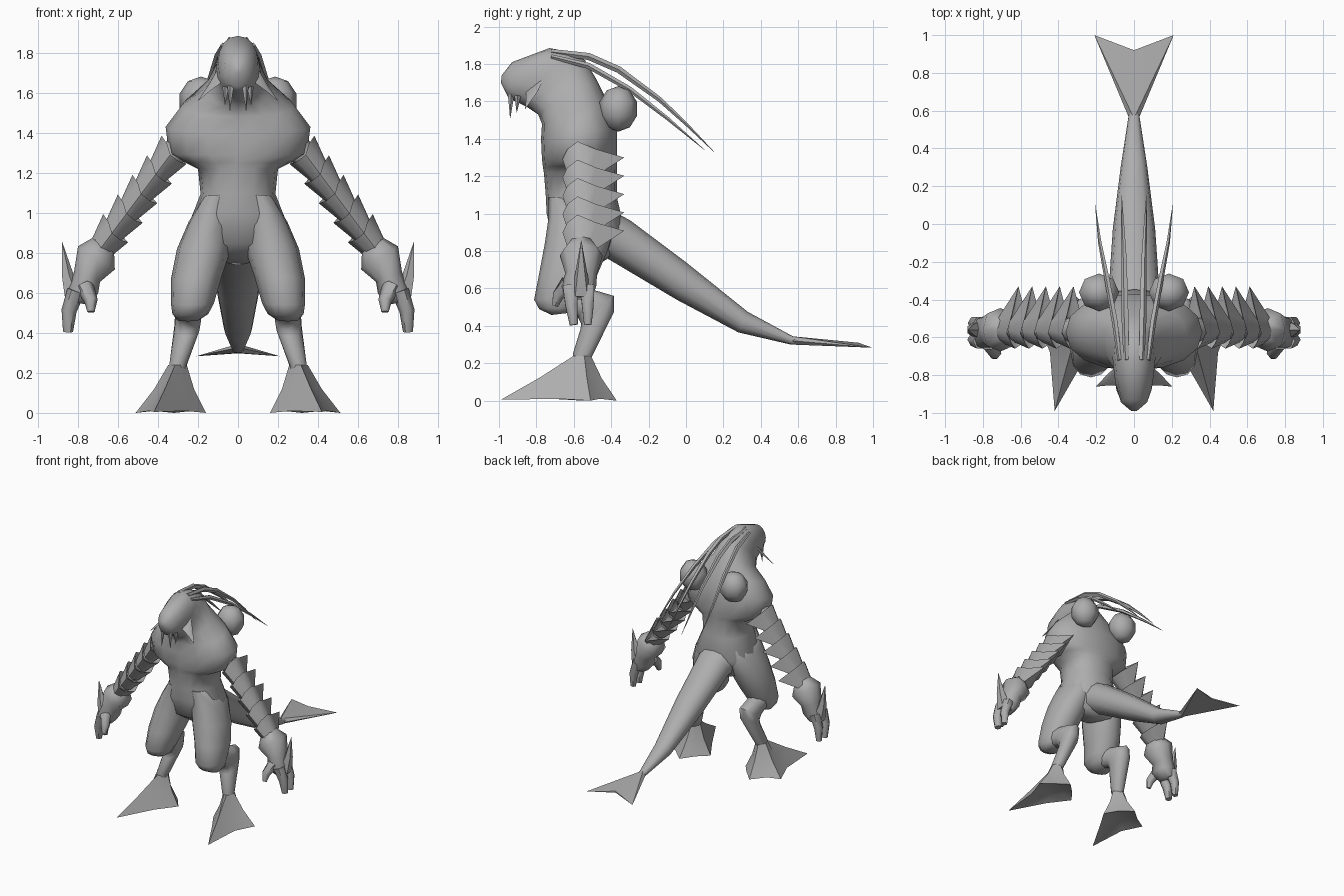
import bpy, bmesh, math
from mathutils import Vector as V

if "Cube" in bpy.data.objects:
    bpy.data.objects.remove(bpy.data.objects["Cube"])

skin = bpy.data.materials.new("grey_skin")
skin.diffuse_color = (0.42, 0.42, 0.42, 1)
skin.use_nodes = True
skin.node_tree.nodes["Principled BSDF"].inputs["Base Color"].default_value = skin.diffuse_color


def finish(name, bm, mirror=False, angle=60):
    """Turn a bmesh into a shaded object, mirrored across x when asked."""
    bmesh.ops.recalc_face_normals(bm, faces=bm.faces)
    me = bpy.data.meshes.new(name)
    bm.to_mesh(me)
    bm.free()
    me.materials.append(skin)
    ob = bpy.data.objects.new(name, me)
    bpy.context.collection.objects.link(ob)
    bpy.ops.object.select_all(action='DESELECT')
    ob.select_set(True)
    bpy.context.view_layer.objects.active = ob
    bpy.ops.object.shade_smooth_by_angle(angle=math.radians(angle))
    if mirror:
        ob.modifiers.new("mirror", 'MIRROR')
    return ob


def skin_rings(bm, rings, cap=True):
    """Bridge equal-length rings of points."""
    vs = [[bm.verts.new(p) for p in r] for r in rings]
    n = len(vs[0])
    for a, b in zip(vs, vs[1:]):
        for i in range(n):
            j = (i + 1) % n
            bm.faces.new((a[i], a[j], b[j], b[i]))
    if cap:
        bm.faces.new(vs[0])
        bm.faces.new(vs[-1])


def oval(c, a, b, n, p=2.0):
    """Superellipse ring spanned by half axes a and b."""
    f = lambda v: math.copysign(abs(v) ** (2 / p), v)
    angles = [2 * math.pi * i / n for i in range(n)]
    return [V(c) + V(a) * f(math.cos(t)) + V(b) * f(math.sin(t)) for t in angles]


def loft(name, rows, n=12, p=2.2, mirror=False):
    """Rows: x centre, y/z of one edge, y/z of the opposite edge, half width."""
    bm = bmesh.new()
    rings = []
    for x, y1, z1, y2, z2, w in rows:
        f, b = V((x, y1, z1)), V((x, y2, z2))
        rings.append(oval((f + b) / 2, (f - b) / 2, (w, 0, 0), n, p))
    skin_rings(bm, rings)
    return finish(name, bm, mirror)


def sweep(name, pts, n=6):
    """Tapered tube along points given as x, y, z, radius."""
    bm = bmesh.new()
    rings = []
    for i, q in enumerate(pts):
        t = V(pts[min(i + 1, len(pts) - 1)][:3]) - V(pts[max(i - 1, 0)][:3])
        t.normalize()
        side = t.cross(V((0, 1, 0)) if abs(t.y) < 0.7 else V((0, 0, 1))).normalized()
        rings.append(oval(q[:3], side * q[3], t.cross(side) * q[3], n))
    skin_rings(bm, rings)
    return finish(name, bm, True)


# Torso, neck and head in one skin
loft("torso_and_head", [
    (0, -.60, .77, -.45, .74, .05), (0, -.71, .85, -.40, .77, .20),
    (0, -.745, 1.0, -.33, .92, .24), (0, -.75, 1.1, -.37, 1.09, .187),
    (0, -.76, 1.22, -.37, 1.22, .20), (0, -.765, 1.25, -.37, 1.26, .27),
    (0, -.77, 1.29, -.37, 1.30, .345), (0, -.775, 1.40, -.37, 1.46, .362),
    (0, -.77, 1.48, -.42, 1.60, .28),
    (0, -.79, 1.53, -.48, 1.72, .16), (0, -.85, 1.57, -.54, 1.82, .115),
    (0, -.91, 1.60, -.62, 1.865, .108), (0, -.94, 1.61, -.73, 1.885, .10),
    (0, -.955, 1.63, -.93, 1.81, .07), (0, -.99, 1.70, -.985, 1.74, .018)], n=16, p=2.2)

# Tail
loft("tail", [
    (0, -.52, 1.08, -.52, .76, .18), (0, -.30, .965, -.42, .76, .135),
    (0, 0, .74, -.05, .54, .112), (0, .33, .475, .28, .365, .07),
    (0, .57, .345, .56, .30, .03), (0, .62, .335, .62, .30, .02)])

# Forked tail fin with a raised centre ridge
bm = bmesh.new()
top = [bm.verts.new(p) for p in ((0, .56, .345), (-.03, .57, .32), (-.21, 1, .283), (0, .92, .31),
                                 (.21, 1, .283), (.03, .57, .32))]
low = [bm.verts.new(p) for p in ((0, .56, .30), (0, .92, .298))]
for a, b, c in ((0, 1, 2), (0, 2, 3), (0, 3, 4), (0, 4, 5)):
    bm.faces.new((top[a], top[b], top[c]))
for f in ((low[0], top[2], top[1]), (low[0], low[1], top[2]), (low[0], top[4], low[1]),
          (low[0], top[5], top[4]), (low[1], top[3], top[2]), (low[1], top[4], top[3]),
          (low[0], top[1], top[0]), (low[0], top[0], top[5])):
    bm.faces.new(f)
finish("tail_fin", bm, angle=30)

# Legs
loft("thigh", [
    (.10, -.735, 1.09, -.40, 1.06, .075),
    (.135, -.735, .98, -.38, .93, .112), (.17, -.755, .84, -.42, .80, .135),
    (.21, -.785, .68, -.48, .66, .125), (.228, -.812, .54, -.54, .56, .108),
    (.238, -.785, .49, -.57, .50, .09), (.25, -.72, .458, -.62, .47, .055)], mirror=True)
loft("shin", [
    (.24, -.62, .62, -.64, .47, .075), (.25, -.47, .585, -.58, .45, .07),
    (.25, -.385, .56, -.56, .41, .068), (.255, -.385, .475, -.565, .38, .065),
    (.30, -.505, .23, -.605, .25, .045), (.305, -.52, .17, -.59, .18, .03)], n=10, mirror=True)

# Webbed feet: ankle ring spread to a four-pointed web
bm = bmesh.new()
web = [(.42, -.99, .005), (.445, -.68, .01), (.512, -.51, 0), (.42, -.46, .01),
       (.32, -.37, 0), (.23, -.46, .01), (.16, -.55, 0), (.265, -.72, .01)]
ankle, instep = [], []
for i, q in enumerate(web):
    d = V((q[0] - .31, q[1] + .56, 0)).normalized()
    a = V((.303, -.555, .24)) + d * .047
    ankle.append(a)
    # the web sags a little between the toes and at the heel
    instep.append(a.lerp(V(q), .5) - d * (.012 if i % 2 == 0 else .02))
sole = [V(q) * .5 + V((.32, -.57, .06)) * .5 for q in web]
skin_rings(bm, [ankle, instep, web, sole])
finish("webbed_foot", bm, True, 45)

# Arm core and stacked spiked armour cups
sweep("arm_core", [(.27, -.56, 1.36, .07), (.42, -.56, 1.18, .055), (.66, -.56, .86, .05)], 8)
down = V((.6, 0, -.8))
out = V((.062, 0, .071))
for k in range(5):
    c = V((.32 + .073 * k, -.56, 1.315 - .098 * k))
    rim = [c + out + V((0, -.02, 0)), c + out * .55 + V((0, -.075, -.01)),
           c + V((0, -.10, 0)) + down * .03, c - out * .6 + V((0, -.07, 0)) + down * .02,
           c - out, c - out * .6 + V((0, .09, 0)),
           c + V((0, .23, -.015)), c + out * .55 + V((0, .08, -.01))]
    base = oval(c + down * .15, out * .62, (0, -.068, 0), 8)
    mouth = oval(c + down * .06, out * .5, (0, -.05, 0), 8)
    bm = bmesh.new()
    skin_rings(bm, [mouth, rim, base])
    finish("arm_cup_%d" % (k + 1), bm, True, 55)

# Hand with flared cuff: centre x, y, z, slanted half axis x, z, half depth
bm = bmesh.new()
skin_rings(bm, [oval((x, y, z), (ax, 0, az), (0, -b, 0), 8, 2.4) for x, y, z, ax, az, b in (
    (.665, -.56, .85, .045, .035, .055), (.708, -.56, .775, .092, .058, .115),
    (.755, -.56, .68, .065, .025, .085), (.775, -.575, .61, .075, .015, .095),
    (.80, -.57, .55, .05, .01, .065))])
finish("hand", bm, True, 65)
sweep("front_finger", [(.81, -.62, .61, .045), (.845, -.612, .51, .038), (.85, -.60, .405, .025)])
sweep("rear_finger", [(.81, -.53, .61, .045), (.845, -.525, .51, .036), (.85, -.525, .405, .023)])
sweep("thumb", [(.765, -.63, .63, .045), (.735, -.685, .56, .034), (.735, -.70, .505, .018)])
sweep("wrist_spike", [(.82, -.56, .57, .055), (.855, -.56, .69, .032), (.88, -.56, .855, .001)], 5)

# Rounded low-poly sacs on the upper back
bm = bmesh.new()
bmesh.ops.create_uvsphere(bm, u_segments=8, v_segments=5, radius=1)
for v in bm.verts:
    v.co = V((.185 + v.co.x * .112, -.362 + v.co.y * .105, 1.56 + v.co.z * .122))
finish("back_sac", bm, True, 60)

# Trailing head tendrils
sweep("outer_tendril", [(.075, -.72, 1.84, .012), (.10, -.52, 1.79, .017), (.14, -.30, 1.665, .015),
                        (.18, -.10, 1.51, .010), (.205, .10, 1.34, .001)], 5)
sweep("inner_tendril", [(.04, -.72, 1.865, .016), (.045, -.52, 1.84, .02), (.048, -.36, 1.77, .019),
                        (.053, -.14, 1.61, .014), (.06, 0, 1.48, .009), (.065, .15, 1.33, .001)], 5)

# Cheek fins and fangs
bm = bmesh.new()
skin_rings(bm, [oval((.085, -.80, 1.70), (0, .055, .05), (.012, 0, 0), 6),
                oval((.14, -.825, 1.63), (0, .03, .02), (.008, 0, 0), 6),
                oval((.20, -.86, 1.56), (0, .001, 0), (.001, 0, 0), 6)])
finish("cheek_fin", bm, True, 40)
for name, x, y, z, tip in (("front_fang", .035, -.935, 1.635, 1.51), ("side_fang", .06, -.90, 1.63, 1.54)):
    sweep(name, [(x, y, z, .018), (x + .005, y - .005, tip, .001)], 5)
